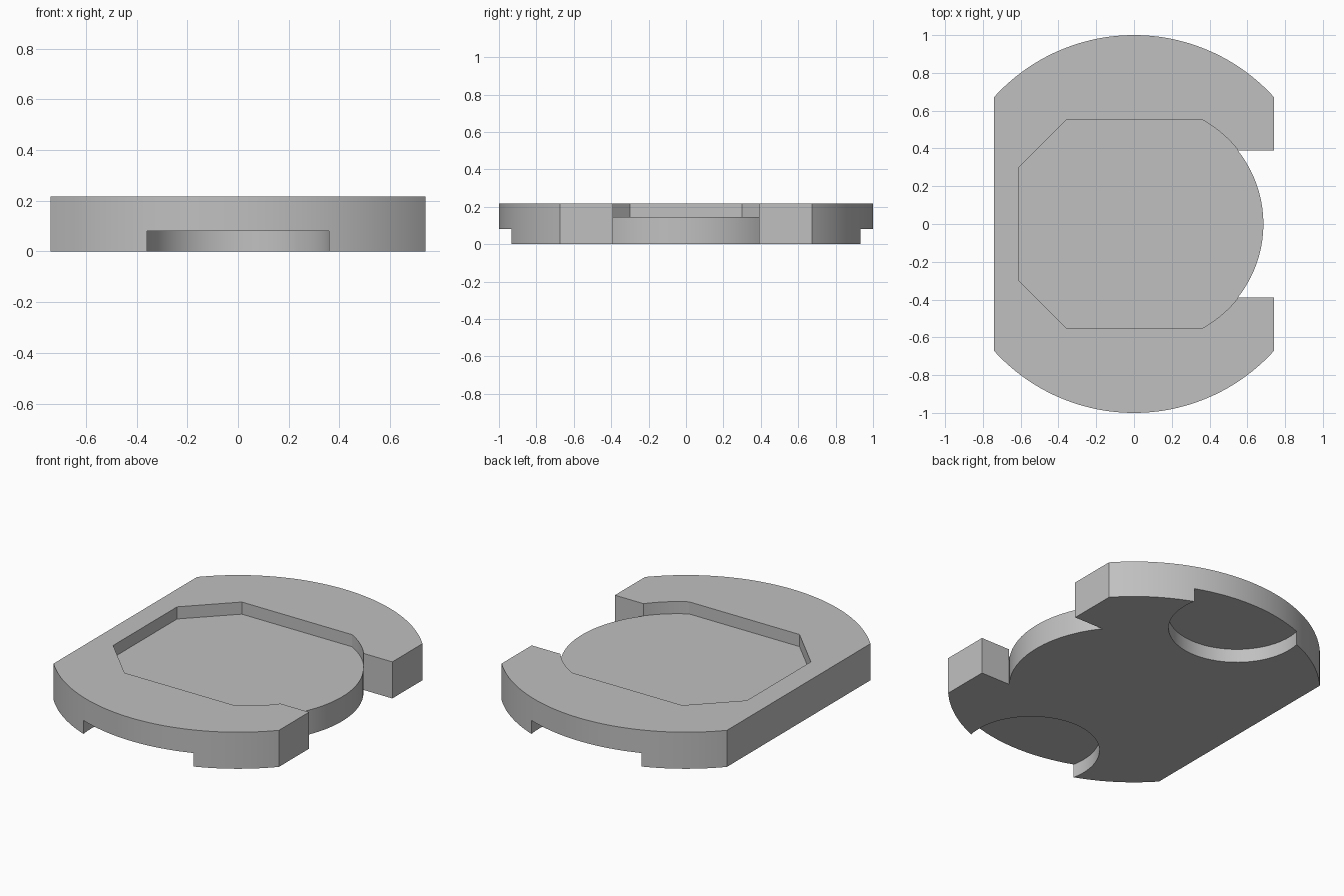
import bpy, bmesh
from math import sqrt, atan2, cos, sin, pi

cube = bpy.data.objects.get("Cube")
if cube:
    bpy.data.objects.remove(cube, do_unlink=True)

HALF_W, HEIGHT = 0.74, 0.217
FLOOR = 0.145                       # recess floor height
NOTCH = 0.39                        # half width of the side notch
LOBE_X, LOBE_R = 0.057, 0.628       # round lobe inside the notch
POCKET_Y, POCKET_R, POCKET_H = 0.86, 0.367, 0.08


def arc(cx, cy, r, a0, a1, n):
    return [(cx + r * cos(a0 + (a1 - a0) * i / n),
             cy + r * sin(a0 + (a1 - a0) * i / n)) for i in range(n + 1)]


def prism(name, outline, z0, z1):
    """Extrude a counter-clockwise outline from z0 to z1."""
    bm = bmesh.new()
    face = bm.faces.new([bm.verts.new((x, y, z0)) for x, y in outline])
    top = bmesh.ops.extrude_face_region(bm, geom=[face])["geom"]
    verts = [v for v in top if isinstance(v, bmesh.types.BMVert)]
    bmesh.ops.translate(bm, verts=verts, vec=(0, 0, z1 - z0))
    bmesh.ops.recalc_face_normals(bm, faces=bm.faces)
    mesh = bpy.data.meshes.new(name)
    bm.to_mesh(mesh)
    bm.free()
    obj = bpy.data.objects.new(name, mesh)
    bpy.context.collection.objects.link(obj)
    return obj


def cut(target, cutter):
    mod = target.modifiers.new(cutter.name, 'BOOLEAN')
    mod.operation, mod.solver, mod.object = 'DIFFERENCE', 'EXACT', cutter
    bpy.ops.object.select_all(action='DESELECT')
    bpy.context.view_layer.objects.active = target
    target.select_set(True)
    bpy.ops.object.modifier_apply(modifier=mod.name)
    bpy.data.objects.remove(cutter, do_unlink=True)


# Plate: disc with two flat sides, and a notch holding the round lobe
side = atan2(sqrt(1 - HALF_W ** 2), HALF_W)
lobe = atan2(NOTCH, sqrt(LOBE_R ** 2 - NOTCH ** 2))
outline = (arc(0, 0, 1, side, pi - side, 64)
           + arc(0, 0, 1, pi + side, 2 * pi - side, 64)
           + [(HALF_W, -NOTCH)]
           + arc(LOBE_X, 0, LOBE_R, -lobe, lobe, 40)
           + [(HALF_W, NOTCH)])
plate = prism("base_plate", outline, 0, HEIGHT)

# Top recess: chamfered on one side, round on the other
r = LOBE_R + 0.002
end = atan2(0.55, sqrt(r ** 2 - 0.55 ** 2))
recess = arc(LOBE_X, 0, r, -end, end, 64) + [
    (-0.36, 0.55), (-0.61, 0.3), (-0.61, -0.3), (-0.36, -0.55)]
cut(plate, prism("recess_cutter", recess, FLOOR, 0.5))

# Round finger pockets under the front and back rims
for s in (-1, 1):
    circle = arc(0, s * POCKET_Y, POCKET_R, 0, 2 * pi, 96)[:-1]
    cut(plate, prism("pocket_cutter", circle, -0.2, POCKET_H))

# Single grey colour
grey = bpy.data.materials.new("plain_grey")
grey.use_nodes = True
colour = (0.53, 0.53, 0.53, 1)
grey.diffuse_color = colour
grey.node_tree.nodes["Principled BSDF"].inputs["Base Color"].default_value = colour
plate.data.materials.clear()
plate.data.materials.append(grey)
bpy.ops.object.shade_smooth_by_angle(angle=pi / 9)
